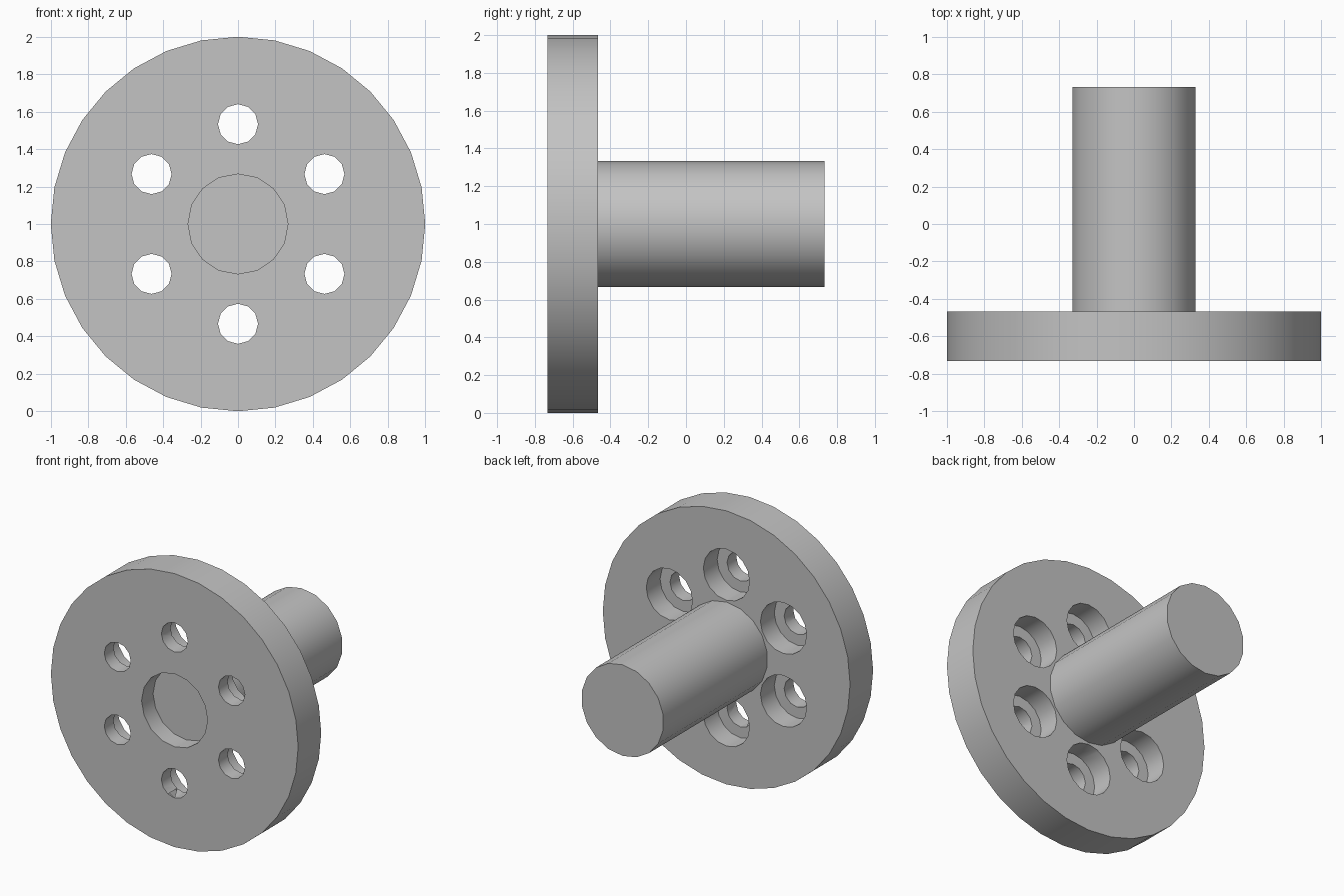
import bpy
import bmesh
from math import radians, sin, cos, tau
from mathutils import Matrix, Vector

if "Cube" in bpy.data.objects:
    bpy.data.objects.remove(bpy.data.objects["Cube"], do_unlink=True)

# Main dimensions
FRONT, FLANGE_BACK, SHAFT_END = -0.733, -0.467, 0.733
BOLT_CIRCLE = 0.533
GAP = 0.05

steel = bpy.data.materials.new("plain grey")
steel.use_nodes = True
grey = (0.55, 0.55, 0.55, 1)
steel.diffuse_color = grey
steel.node_tree.nodes["Principled BSDF"].inputs["Base Color"].default_value = grey


def cylinder(name, radius, y0, y1, sides, x=0, z=1):
    """Capped cylinder running along y."""
    bm = bmesh.new()
    place = Matrix.Translation(Vector((x, (y0 + y1) / 2, z))) @ Matrix.Rotation(radians(90), 4, "X")
    bmesh.ops.create_cone(bm, cap_ends=True, segments=sides, radius1=radius,
                          radius2=radius, depth=y1 - y0, matrix=place)
    mesh = bpy.data.meshes.new(name)
    bm.to_mesh(mesh)
    bm.free()
    mesh.materials.append(steel)
    obj = bpy.data.objects.new(name, mesh)
    bpy.context.collection.objects.link(obj)
    return obj


def combine(target, tool, operation):
    """Apply a boolean and discard the tool object."""
    tool.hide_render = True
    bpy.context.view_layer.objects.active = target
    mod = target.modifiers.new(tool.name, "BOOLEAN")
    mod.operation = operation
    mod.solver = "EXACT"
    mod.object = tool
    bpy.ops.object.modifier_apply(modifier=mod.name)
    bpy.data.objects.remove(tool, do_unlink=True)


# Round flange with the solid shaft behind it
flange = cylinder("flanged_shaft", 1, FRONT, FLANGE_BACK, 32)
combine(flange, cylinder("shaft", 0.333, FLANGE_BACK - GAP, SHAFT_END, 18), "UNION")

# Shallow round recess in the front
combine(flange, cylinder("recess", 0.267, FRONT - GAP, FRONT + 0.133, 16), "DIFFERENCE")

# Six bolt holes, counterbored from the back
for i in range(6):
    a = i * tau / 6
    x, z = BOLT_CIRCLE * sin(a), 1 + BOLT_CIRCLE * cos(a)
    combine(flange, cylinder("bolt_hole", 0.107, FRONT - GAP, FLANGE_BACK + GAP, 12, x, z), "DIFFERENCE")
    combine(flange, cylinder("counterbore", 0.187, FLANGE_BACK - 0.16, FLANGE_BACK + GAP, 16, x, z), "DIFFERENCE")

# Smooth walls, crisp rims
bpy.ops.object.select_all(action="DESELECT")
flange.select_set(True)
bpy.context.view_layer.objects.active = flange
bpy.ops.object.shade_smooth_by_angle(angle=radians(40))
